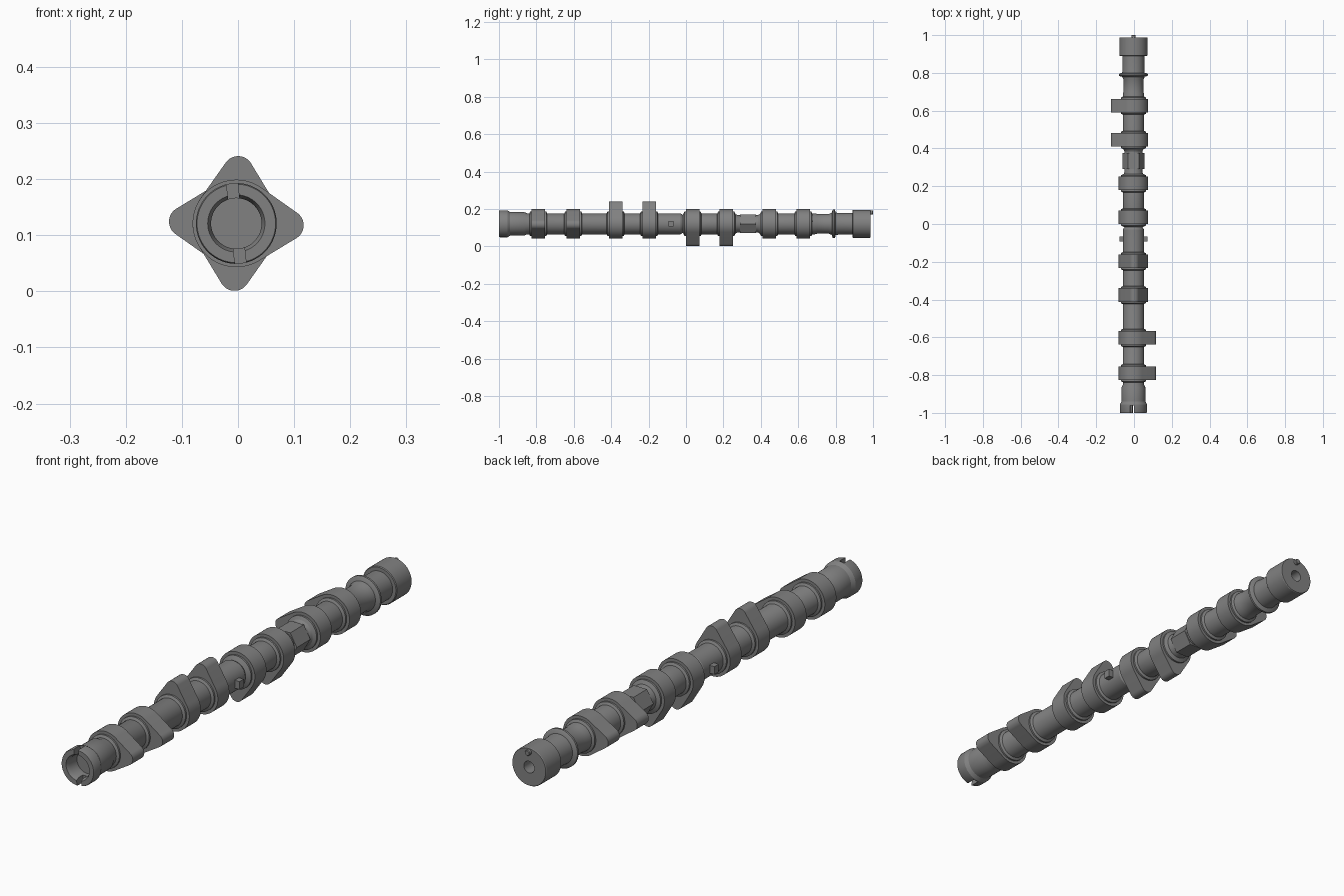
import bpy, bmesh, math
from mathutils import Matrix, Vector

if "Cube" in bpy.data.objects:
    bpy.data.objects.remove(bpy.data.objects["Cube"], do_unlink=True)

AXIS = Vector((-0.003, 0, 0.121))
BASE_R = 0.078

steel = bpy.data.materials.new("steel_grey")
steel.use_nodes = True
grey = (0.22, 0.22, 0.22, 1)
steel.diffuse_color = grey
steel.node_tree.nodes["Principled BSDF"].inputs["Base Color"].default_value = grey


def finish(name, bm, smooth=True):
    """Turn a bmesh into a named object sitting on the shaft axis."""
    bmesh.ops.remove_doubles(bm, verts=bm.verts, dist=1e-5)
    bmesh.ops.recalc_face_normals(bm, faces=bm.faces)
    mesh = bpy.data.meshes.new(name)
    bm.to_mesh(mesh)
    bm.free()
    mesh.materials.append(steel)
    obj = bpy.data.objects.new(name, mesh)
    bpy.context.collection.objects.link(obj)
    obj.location = AXIS
    if smooth:
        bpy.ops.object.select_all(action='DESELECT')
        obj.select_set(True)
        bpy.context.view_layer.objects.active = obj
        bpy.ops.object.shade_smooth_by_angle(angle=math.radians(30))
    return obj


def lathe(name, profile, steps=64, closed=False):
    """Revolve (y, radius) points around the shaft axis."""
    bm = bmesh.new()
    vs = [bm.verts.new((0, y, r)) for y, r in profile]
    pairs = list(zip(vs, vs[1:])) + ([(vs[-1], vs[0])] if closed else [])
    edges = [bm.edges.new(p) for p in pairs]
    bmesh.ops.spin(bm, geom=vs + edges, cent=(0, 0, 0), axis=(0, 1, 0),
                   angle=2 * math.pi, steps=steps)
    return finish(name, bm)


def prism(name, outline, y0, y1):
    """Extrude an (x, z) outline along the shaft."""
    bm = bmesh.new()
    face = bm.faces.new([bm.verts.new((x, y0, z)) for x, z in outline])
    ext = bmesh.ops.extrude_face_region(bm, geom=[face])
    top = [v for v in ext["geom"] if isinstance(v, bmesh.types.BMVert)]
    bmesh.ops.translate(bm, verts=top, vec=(0, y1 - y0, 0))
    return finish(name, bm)


def box(name, size, centre, tilt=0):
    bm = bmesh.new()
    bmesh.ops.create_cube(bm, size=1, matrix=Matrix.Rotation(tilt, 4, 'Y')
                          @ Matrix.Translation(centre) @ Matrix.Diagonal((*size, 1)))
    return finish(name, bm, smooth=False)


# Shaft sections between the lobes
lathe("main_shaft", [
    (-0.94, 0), (-0.94, 0.063), (-0.865, 0.063), (-0.85, 0.056),
    (-0.03, 0.056), (-0.015, 0.047), (0.0, 0.047), (0.03, 0.056),
    (0.255, 0.056), (0.275, 0.047), (0.385, 0.047), (0.4, 0.056),
    (0.69, 0.056), (0.7, 0.053), (0.765, 0.053), (0.78, 0.06), (0.8, 0.06),
    (0.815, 0.058), (0.9, 0.058), (0.9, 0)])

# Hexagonal grip in the shaft
prism("hex_grip", [(0.058 * math.cos(i * math.pi / 3), 0.058 * math.sin(i * math.pi / 3))
                   for i in range(6)], 0.29, 0.375)

# Cam lobes: base circle joined to a small nose circle by straight flanks
NOSE_R, TIP = 0.027, 0.12


def lobe_outline(direction):
    d = TIP - NOSE_R
    t = math.acos((BASE_R - NOSE_R) / d)
    nose = [(d + NOSE_R * math.cos(a), NOSE_R * math.sin(a))
            for a in (-t + 2 * t * i / 20 for i in range(21))]
    base = [(BASE_R * math.cos(a), BASE_R * math.sin(a))
            for a in (t + (2 * math.pi - 2 * t) * i / 44 for i in range(45))]
    c, s = math.cos(direction), math.sin(direction)
    return [(x * c - z * s, x * s + z * c) for x, z in nose + base]


LOBES = [(-0.79, 0), (-0.603, 0), (-0.376, 90), (-0.197, 90),
         (0.035, 270), (0.215, 270), (0.445, 180), (0.627, 180)]
HALF = 0.036
for n, (y, deg) in enumerate(LOBES, 1):
    prism(f"cam_lobe_{n}", lobe_outline(math.radians(deg - 2)), y - HALF, y + HALF)
    # Stepped shoulder on both sides of the lobe
    s = HALF + 0.007
    lathe(f"lobe_shoulder_{n}", [
        (y - s - 0.01, 0.046), (y - s, 0.066), (y + s, 0.066), (y + s + 0.01, 0.046)])

# Slotted drive collar at the front
collar = lathe("drive_collar", [
    (-1, 0.051), (-1, 0.07), (-0.995, 0.072), (-0.955, 0.072), (-0.94, 0.063),
    (-0.93, 0.063), (-0.93, 0.045), (-0.985, 0.045)], closed=True)
for sign in (1, -1):
    cutter = box("slot_cutter", (0.02, 0.08, 0.06), (0, -1, sign * 0.062), math.radians(-6))
    cutter.hide_render = True
    mod = collar.modifiers.new("slot", 'BOOLEAN')
    mod.operation, mod.solver, mod.object = 'DIFFERENCE', 'EXACT', cutter
    bpy.context.view_layer.objects.active = collar
    bpy.ops.object.modifier_apply(modifier=mod.name)
    bpy.data.objects.remove(cutter, do_unlink=True)

# Square keys on both sides of the middle
box("side_keys", (0.15, 0.027, 0.031), (0, -0.08, 0))

# Thin thrust flange near the back
lathe("thrust_flange", [(0.777, 0.05), (0.783, 0.073), (0.786, 0.077),
                        (0.794, 0.077), (0.797, 0.073), (0.803, 0.05)])

# Back journal with a centre hole and a dowel pin
lathe("back_journal", [
    (0.89, 0), (0.89, 0.072), (0.893, 0.075), (0.984, 0.075), (0.987, 0.073),
    (0.987, 0.023), (0.93, 0.023), (0.93, 0)])
pin = lathe("dowel_pin", [(0.95, 0), (0.95, 0.011), (0.998, 0.011), (1, 0.009), (1, 0)], 24)
pin.location = AXIS + Vector((0, 0, 0.06))
